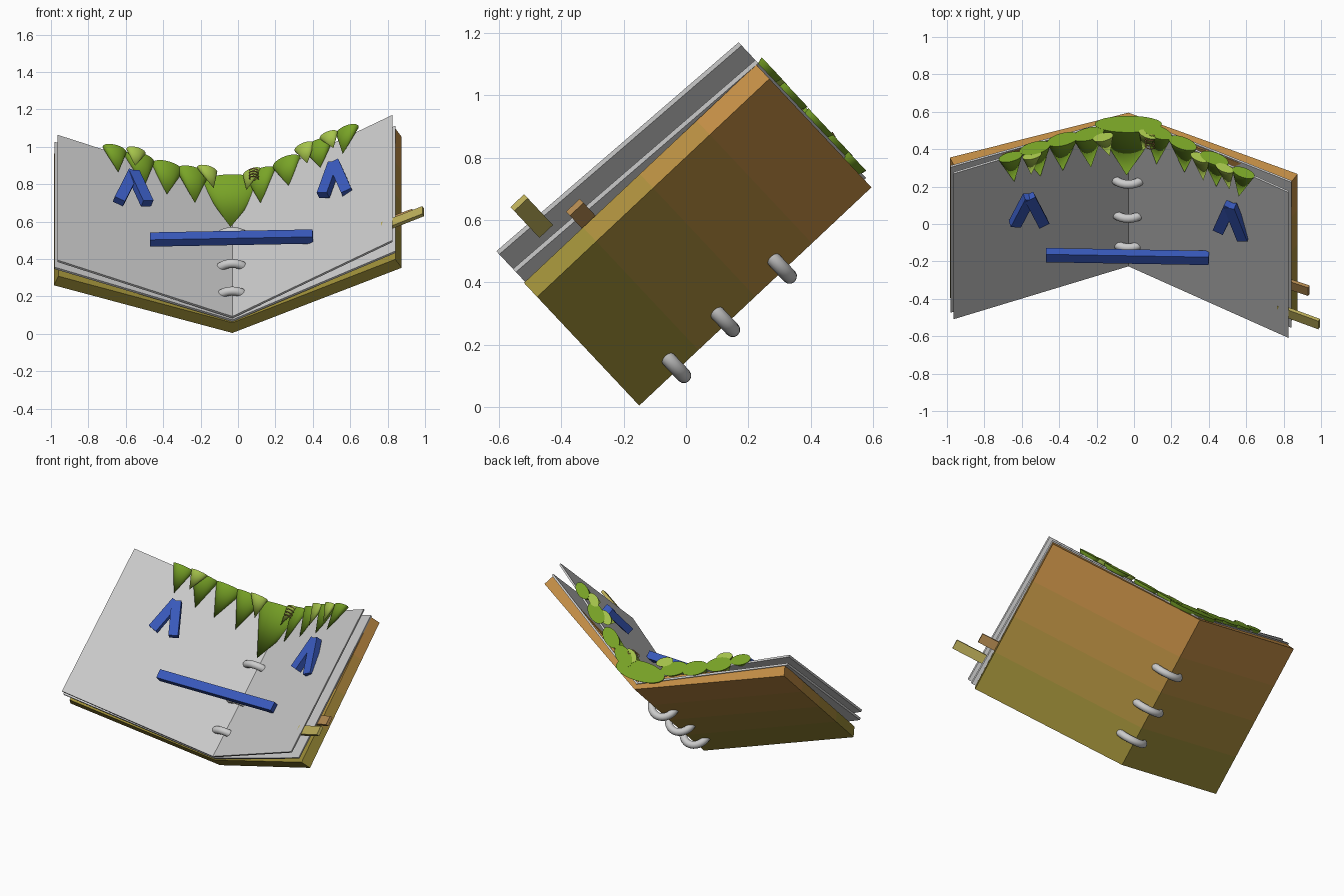
import bpy, bmesh, math
from mathutils import Matrix, Vector

if "Cube" in bpy.data.objects:
    bpy.data.objects.remove(bpy.data.objects["Cube"])

# Tilted book frame: local x = across, local y = along spine, local z = out of the pages
C, S = 0.729, 0.685
FRAME = Matrix(((1, 0, 0, -0.03), (0, C, -S, -0.15), (0, S, C, 0.005), (0, 0, 0, 1)))


def mat(name, col):
    m = bpy.data.materials.new(name)
    m.diffuse_color = (*col, 1)
    m.use_nodes = True
    m.node_tree.nodes["Principled BSDF"].inputs["Base Color"].default_value = m.diffuse_color
    return m


OLIVE, ORANGE = Vector((0.34, 0.27, 0.04)), Vector((0.55, 0.27, 0.06))
COVER = [mat(f"cover_{i}", OLIVE.lerp(ORANGE, i / 3)) for i in range(4)]
BLUE = mat("blue", (0.04, 0.1, 0.5))
GREEN = mat("green", (0.19, 0.37, 0.02))
LIME = mat("lime", (0.38, 0.55, 0.07))
TAN = mat("tan", (0.5, 0.42, 0.1))
BROWN = mat("brown", (0.45, 0.25, 0.08))


def finish(name, bm, mats=(), smooth=False):
    bmesh.ops.recalc_face_normals(bm, faces=bm.faces)
    bm.transform(FRAME)
    me = bpy.data.meshes.new(name)
    bm.to_mesh(me)
    bm.free()
    ob = bpy.data.objects.new(name, me)
    bpy.context.collection.objects.link(ob)
    for m in mats:
        me.materials.append(m)
    if smooth:
        bpy.context.view_layer.objects.active = ob
        ob.select_set(True)
        bpy.ops.object.shade_smooth_by_angle(angle=math.radians(40))
        ob.select_set(False)
    return ob


def prism(name, profile, levels, mats=(), lean=0.0):
    """Extrude an (x, z) profile along the spine, leaning down by `lean`."""
    bm = bmesh.new()
    rings = [[bm.verts.new((x, y, z - lean * y)) for x, z in profile] for y in levels]
    n = len(profile)
    for k in range(len(rings) - 1):
        for i in range(n):
            j = (i + 1) % n
            f = bm.faces.new((rings[k][i], rings[k][j], rings[k + 1][j], rings[k + 1][i]))
            f.material_index = min(k, max(len(mats) - 1, 0))
    bm.faces.new(rings[0])
    top = bm.faces.new(rings[-1])
    top.material_index = max(len(mats) - 1, 0)
    return finish(name, bm, mats)


def bar(name, a, b, width, thick, m, up=(0, 0, 1)):
    """Box from a to b in the book frame."""
    a, b = Vector(a), Vector(b)
    d = (b - a).normalized()
    side = Vector(up).cross(d).normalized()
    nor = d.cross(side)
    bm = bmesh.new()
    bmesh.ops.create_cube(bm, size=1)
    rot = Matrix((d * (b - a).length, side * width, nor * thick)).transposed().to_4x4()
    bm.transform(Matrix.Translation((a + b) / 2) @ rot)
    return finish(name, bm, [m])


# Folded cover
prism("cover", [(0, 0), (0.905, 0.478), (0.871, 0.54), (0, 0.075), (-0.93, 0.416), (-0.955, 0.35)],
      [0, 0.26, 0.51, 0.76, 1.022], COVER)

# Two double page sheets
for name, z0, left, right in (("upper_page", 0.117, (-0.935, 0.53), (0.855, 0.675)),
                              ("lower_page", 0.092, (-0.95, 0.478), (0.873, 0.597))):
    t = 0.014
    prism(name, [(0, z0 - t), (right[0], right[1] - t), right, (0, z0), left, (left[0], left[1] - t)],
          [0.005, 1.03], lean=0.043)

# Binder rings through the spine
for i, s in enumerate((0.17, 0.385, 0.635)):
    bm = bmesh.new()
    R, r, nu, nv = 0.088, 0.024, 32, 12
    grid = [[bm.verts.new(((R + r * math.cos(v)) * math.cos(u), s + r * math.sin(v),
                           0.06 + (R + r * math.cos(v)) * math.sin(u)))
             for v in [2 * math.pi * k / nv for k in range(nv)]]
            for u in [2 * math.pi * k / nu for k in range(nu)]]
    for a in range(nu):
        for b in range(nv):
            bm.faces.new((grid[a][b], grid[(a + 1) % nu][b],
                          grid[(a + 1) % nu][(b + 1) % nv], grid[a][(b + 1) % nv]))
    finish(f"binder_ring_{i}", bm, smooth=True)

# Chevron eyes and straight mouth
bar("left_eye_outer", (-0.53, 0.80, 0.42), (-0.607, 0.59, 0.41), 0.06, 0.045, BLUE, (0.3, 0, 1))
bar("left_eye_inner", (-0.53, 0.80, 0.42), (-0.455, 0.585, 0.40), 0.06, 0.045, BLUE, (0.3, 0, 1))
bar("right_eye_inner", (0.545, 0.80, 0.485), (0.485, 0.59, 0.455), 0.06, 0.045, BLUE, (-0.35, 0, 1))
bar("right_eye_outer", (0.545, 0.80, 0.49), (0.615, 0.565, 0.495), 0.06, 0.045, BLUE, (-0.35, 0, 1))
bar("mouth", (-0.44, 0.33, 0.375), (0.43, 0.33, 0.397), 0.058, 0.05, BLUE)

# Index tabs on the right edge
bar("upper_tab", (0.80, 0.165, 0.62), (1.02, 0.165, 0.738), 0.06, 0.02, TAN)
bar("lower_tab", (0.82, 0.285, 0.535), (0.965, 0.285, 0.605), 0.06, 0.02, BROWN)


def page_height(x):
    return 0.075 + x * (0.655 if x > 0 else -0.445)


# Leafy fringe of flattened cones: base x, tip x, radius, length, lift, material
FRINGE = [(-0.63, -0.61, 0.068, 0.18, 0.01, GREEN), (-0.515, -0.52, 0.055, 0.13, 0.05, LIME),
          (-0.50, -0.47, 0.088, 0.21, 0.0, GREEN), (-0.35, -0.35, 0.09, 0.22, 0.0, GREEN),
          (-0.215, -0.20, 0.09, 0.24, 0.02, GREEN), (-0.135, -0.10, 0.058, 0.14, 0.08, LIME),
          (0.0, -0.01, 0.18, 0.36, 0.04, GREEN), (0.105, 0.075, 0.055, 0.13, 0.05, LIME),
          (0.155, 0.15, 0.088, 0.23, 0.0, GREEN), (0.29, 0.30, 0.085, 0.2, 0.0, GREEN),
          (0.385, 0.40, 0.06, 0.15, 0.05, LIME), (0.46, 0.47, 0.085, 0.19, 0.01, GREEN),
          (0.515, 0.54, 0.055, 0.13, 0.05, LIME), (0.615, 0.59, 0.068, 0.18, 0.02, GREEN)]
for i, (xb, xt, rad, length, lift, m) in enumerate(FRINGE):
    tilt = 0 if abs(xb) < 0.05 else math.atan(0.655 if xb > 0 else -0.445)
    flat = rad * (0.36 if rad > 0.1 else 0.52)
    z = page_height(xb) + lift
    top = 1.042 + 0.0007 * i
    bm = bmesh.new()
    base = []
    for k in range(24):
        u, v = rad * math.cos(k * math.pi / 12), flat * math.sin(k * math.pi / 12)
        base.append(bm.verts.new((xb + u * math.cos(tilt) - v * math.sin(tilt), top,
                                  z + u * math.sin(tilt) + v * math.cos(tilt))))
    tip = bm.verts.new((xt, top - length, page_height(xt) + lift + 0.012))
    bm.faces.new(base)
    for k in range(24):
        bm.faces.new((base[k], base[(k + 1) % 24], tip))
    finish(f"fringe_leaf_{i}", bm, [m], smooth=True)

# Small curled tendril
cu = bpy.data.curves.new("tendril", "CURVE")
cu.dimensions = "3D"
cu.bevel_depth = 0.003
cu.bevel_resolution = 1
sp = cu.splines.new("POLY")
sp.points.add(47)
for k, p in enumerate(sp.points):
    a = k / 47 * 8 * math.pi
    q = FRAME @ Vector((0.115 + 0.024 * math.cos(a), 0.97 + k / 47 * 0.08, 0.215 + 0.018 * math.sin(a)))
    p.co = (*q, 1)
cu.materials.append(BROWN)
bpy.context.collection.objects.link(bpy.data.objects.new("tendril", cu))
